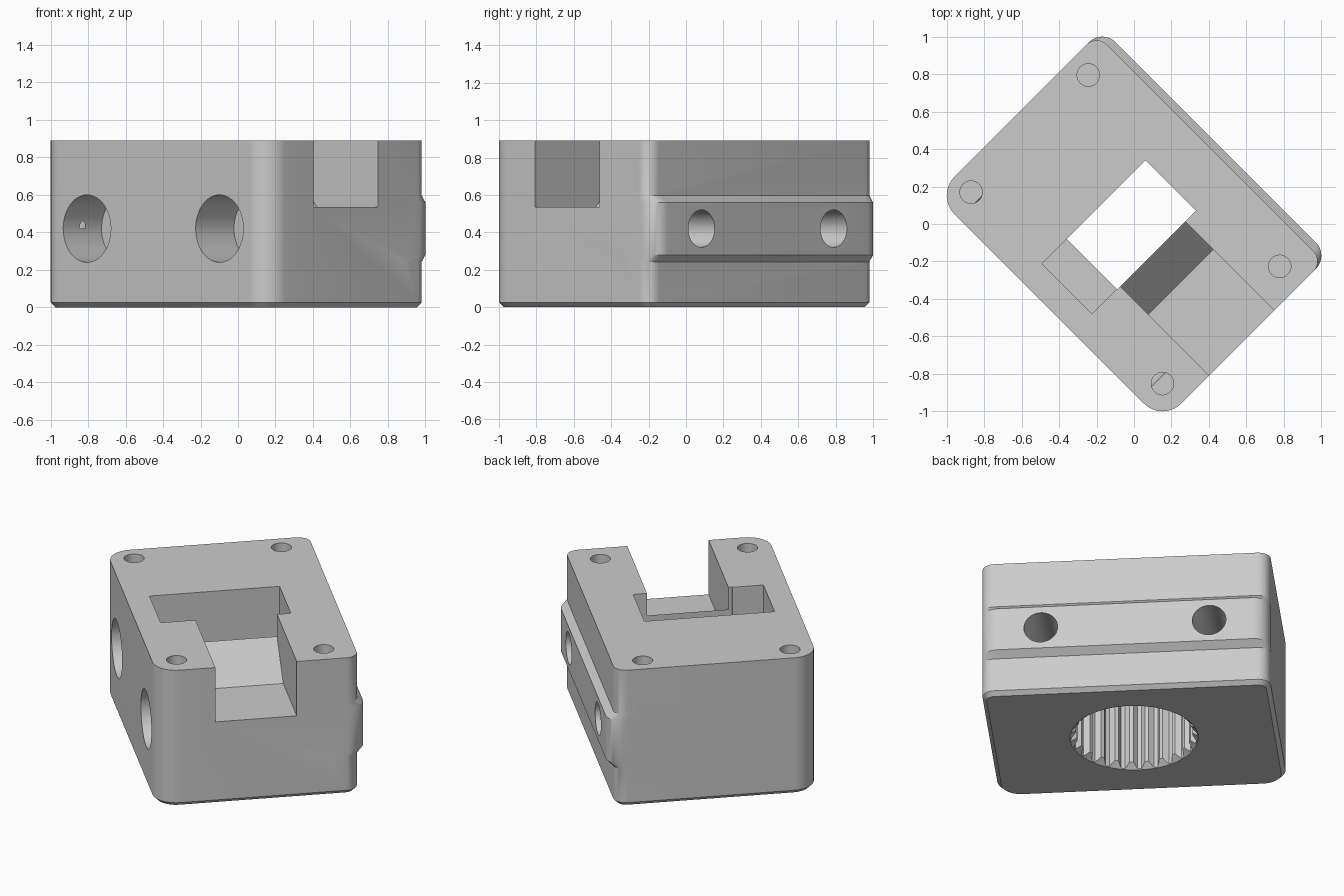
import bpy, bmesh, math
from mathutils import Matrix

if "Cube" in bpy.data.objects:
    bpy.data.objects.remove(bpy.data.objects["Cube"])

SPIN = Matrix.Rotation(math.radians(-45), 4, 'Z')   # block is turned on its plan
grey = bpy.data.materials.new("light grey plastic")
grey.diffuse_color = (0.6, 0.6, 0.6, 1)
grey.use_nodes = True
grey.node_tree.nodes["Principled BSDF"].inputs["Base Color"].default_value = grey.diffuse_color


def finish(name, bm):
    bmesh.ops.recalc_face_normals(bm, faces=bm.faces)
    me = bpy.data.meshes.new(name)
    bm.to_mesh(me)
    bm.free()
    me.transform(SPIN)
    ob = bpy.data.objects.new(name, me)
    me.materials.append(grey)
    bpy.context.collection.objects.link(ob)
    return ob


def loft(name, layers):
    """Skin a stack of equal-length rings of 3D points and cap both ends."""
    bm = bmesh.new()
    rings = [[bm.verts.new(p) for p in ring] for ring in layers]
    n = len(rings[0])
    for a, b in zip(rings, rings[1:]):
        for i in range(n):
            j = (i + 1) % n
            bm.faces.new((a[i], a[j], b[j], b[i]))
    bm.faces.new(rings[0][::-1])
    bm.faces.new(rings[-1])
    return finish(name, bm)


def rounded(x, y0, y1, r_front, r_back, z, steps=10):
    """Rounded rectangle ring with separate front and back corner radii."""
    pts = []
    corners = [(x, y1, r_back, 0), (-x, y1, r_back, 90),
               (-x, y0, r_front, 180), (x, y0, r_front, 270)]
    for cx, cy, r, start in corners:
        cx -= math.copysign(r, cx)
        cy += r if cy == y0 else -r
        for i in range(steps + 1):
            a = math.radians(start + 90 * i / steps)
            pts.append((cx + r * math.cos(a), cy + r * math.sin(a), z))
    return pts


def box(name, x0, x1, y0, y1, z0, z1):
    return loft(name, [[(x0, y0, z), (x1, y0, z), (x1, y1, z), (x0, y1, z)]
                       for z in (z0, z1)])


def round_cutter(name, r, x, y0, y1, z):
    """Horizontal cylinder running front to back."""
    angles = [2 * math.pi * i / 48 for i in range(48)]
    return loft(name, [[(x + r * math.cos(a), y, z + r * math.sin(a)) for a in angles]
                       for y in (y0, y1)])


def ring(r, x, y, z, n=48):
    return [(x + r * math.cos(2 * math.pi * i / n),
             y + r * math.sin(2 * math.pi * i / n), z) for i in range(n)]


# Main block with a chamfered underside
C = 0.025
block = loft("mount_block", [
    rounded(0.856 - C, -0.64 + C, 0.575 - C, 0.14 - C, 0.075 - C, 0),
    rounded(0.856, -0.64, 0.575, 0.14, 0.075, C),
    rounded(0.856, -0.64, 0.575, 0.14, 0.075, 0.89)])

# Bevelled rail along the back
rail = loft("back_rail", [rounded(0.856, 0.4, y, 0.005, r, z) for y, r, z in
                          [(0.573, 0.075, 0.24), (0.617, 0.1, 0.28),
                           (0.617, 0.1, 0.56), (0.573, 0.075, 0.60)]])

cutters = []
# Counterbored bolt holes through the block
for s in (-1, 1):
    cutters.append(round_cutter("bolt_hole_cutter", 0.10, s * 0.5, -0.5, 1, 0.42))
    cutters.append(round_cutter("counterbore_cutter", 0.18, s * 0.5, -1, -0.35, 0.42))
# Screw holes in the top corners
for x in (-0.735, 0.71):
    for y in (-0.495, 0.39):
        cutters.append(loft("screw_hole_cutter",
                            [ring(0.06, x, y, z, 32) for z in (0.42, 1)]))
# Top pocket with a side ledge
cutters.append(box("pocket_cutter", -0.198, 0.184, -0.31, 0.285, 0.43, 1))
cutters.append(box("ledge_cutter", -0.198, 0.18, -0.497, -0.29, 0.5, 1))
# Side slot with a ramp rising towards the pocket
slot = [(0.15, 1), (0.15, 0.745), (0.184, 0.745), (0.396, 0.535), (1, 0.535), (1, 1)]
cutters.append(loft("slot_cutter", [[(x, y, z) for x, z in slot]
                                    for y in (-0.287, 0.202)]))


# Fluted socket in the underside, with a conical lead-in
def flutes(z, n=24, per=8):
    pts = []
    for i in range(n * per):
        a = 2 * math.pi * i / (n * per)
        r = 0.36 + 0.015 * max(-1, min(1, 1.6 * math.cos(n * a)))
        pts.append((r * math.cos(a), -0.01 + r * math.sin(a), z))
    return pts


cutters.append(loft("socket_cutter", [flutes(-0.05), flutes(0.45)]))
cutters.append(loft("lead_in_cutter", [ring(0.40, 0, -0.01, -0.02, 64),
                                       ring(0.34, 0, -0.01, 0.04, 64)]))

# Join the rail, then cut every opening
bpy.context.view_layer.objects.active = block
for ob, op in [(rail, 'UNION')] + [(c, 'DIFFERENCE') for c in cutters]:
    ob.hide_render = True
    mod = block.modifiers.new(ob.name, 'BOOLEAN')
    mod.operation, mod.object, mod.solver = op, ob, 'EXACT'
    bpy.ops.object.modifier_apply(modifier=mod.name)
for ob in [rail] + cutters:
    bpy.data.objects.remove(ob, do_unlink=True)

bpy.ops.object.select_all(action='DESELECT')
block.select_set(True)
bpy.ops.object.shade_smooth_by_angle(angle=math.radians(25))
